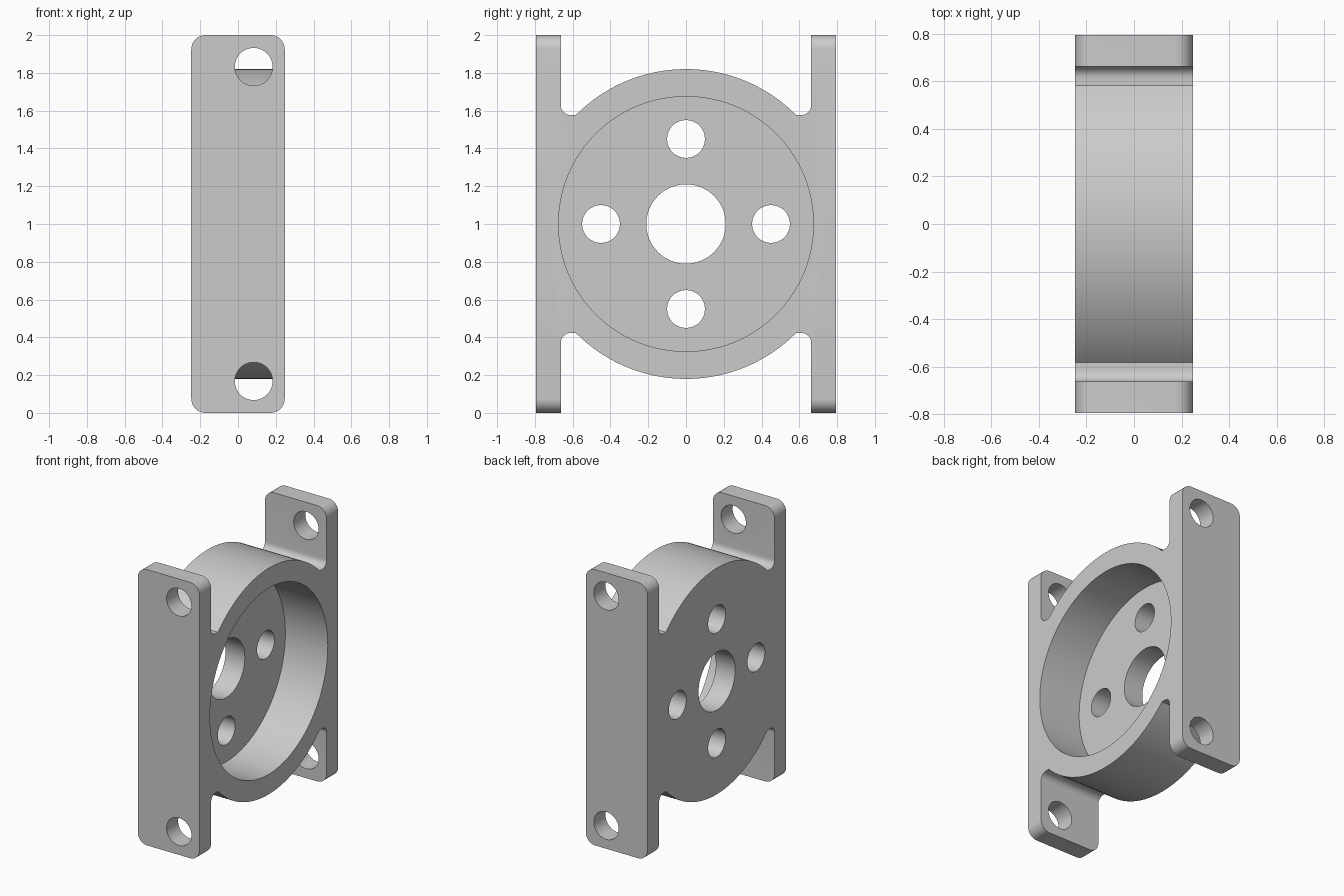
import bpy, bmesh, math
from mathutils import Vector

if "Cube" in bpy.data.objects:
    bpy.data.objects.remove(bpy.data.objects["Cube"], do_unlink=True)

HALF_W, HALF_D, PLATE_IN = 0.2475, 0.795, 0.662   # half width, half depth, inner plate face
RING_R, FILLET, NOTCH = 0.82, 0.05, 0.577         # ring radius, fillet, notch height above centre

grey = bpy.data.materials.new("light_grey")
grey.use_nodes = True
colour = (0.6, 0.6, 0.6, 1)
grey.diffuse_color = colour
grey.node_tree.nodes["Principled BSDF"].inputs["Base Color"].default_value = colour


def arc(cx, cy, r, start, end, n):
    """Points on an arc, angles in degrees."""
    angles = [math.radians(start + (end - start) * i / n) for i in range(n + 1)]
    return [(cx + r * math.cos(a), cy + r * math.sin(a)) for a in angles]


def prism(name, points, place, sweep):
    """Extrude a closed 2D outline into a solid."""
    mesh = bpy.data.meshes.new(name)
    bm = bmesh.new()
    face = bm.faces.new([bm.verts.new(place(*p)) for p in points])
    result = bmesh.ops.extrude_face_region(bm, geom=[face])
    moved = [v for v in result["geom"] if isinstance(v, bmesh.types.BMVert)]
    bmesh.ops.translate(bm, verts=moved, vec=Vector(sweep))
    bmesh.ops.recalc_face_normals(bm, faces=bm.faces)
    bm.to_mesh(mesh)
    bm.free()
    mesh.materials.append(grey)
    obj = bpy.data.objects.new(name, mesh)
    bpy.context.collection.objects.link(obj)
    return obj


def cut(cutter, operation="DIFFERENCE"):
    """Apply a boolean to the bracket and discard the helper."""
    cutter.hide_render = True
    bpy.context.view_layer.objects.active = bracket
    mod = bracket.modifiers.new("cut", "BOOLEAN")
    mod.operation, mod.solver, mod.object = operation, "EXACT", cutter
    bpy.ops.object.modifier_apply(modifier=mod.name)
    bpy.data.objects.remove(cutter, do_unlink=True)


def bore_x(y, z, r, x0, x1, n=48):
    cut(prism("bore", arc(y, z, r, 0, 360, n)[:-1], lambda u, v: (x0, u, v), (x1 - x0, 0, 0)))


# Side profile: one upper quadrant, mirrored to the other three
edge = math.degrees(math.asin(NOTCH / RING_R))
quarter = [(HALF_D, 1.0)]
quarter += arc(PLATE_IN - FILLET, NOTCH + FILLET, FILLET, 0, -90, 8)
quarter.insert(1, (PLATE_IN, 1.0))
quarter += arc(0, 0, RING_R, edge, 90, 32)
upper = quarter + [(-y, z) for y, z in reversed(quarter[:-1])]
profile = upper + [(y, -z) for y, z in reversed(upper)]
bracket = prism("motor_bracket", profile, lambda y, z: (-HALF_W, y, z + 1), (2 * HALF_W, 0, 0))

# Rounded plate corners
r = 0.075
rounded = []
for i, (sx, sz) in enumerate([(1, 1), (-1, 1), (-1, -1), (1, -1)]):
    rounded += arc(sx * (HALF_W - r), 1 + sz * (1 - r), r, 90 * i, 90 * i + 90, 8)
cut(prism("corner_shape", rounded, lambda x, z: (x, -1, z), (0, 2, 0)), "INTERSECT")

# Round recess, shaft hole and four floor holes
bore_x(0, 1, 0.675, -0.0925, 0.5, 96)
bore_x(0, 1, 0.21, -0.5, 0.1, 64)
for i in range(4):
    a = i * math.pi / 2
    bore_x(0.45 * math.cos(a), 1 + 0.45 * math.sin(a), 0.1, -0.5, 0.1)

# Mounting holes near the ends of both plates
for side in (-1, 1):
    for z in (0.168, 1.832):
        hole = arc(0.083, z, 0.1, 0, 360, 48)[:-1]
        cut(prism("mount_hole", hole, lambda u, v: (u, side * 0.655, v), (0, side * 0.3, 0)))

# Smooth curves, crisp edges
bpy.ops.object.select_all(action="DESELECT")
bracket.select_set(True)
bpy.context.view_layer.objects.active = bracket
bpy.ops.object.shade_smooth_by_angle(angle=math.radians(30))
